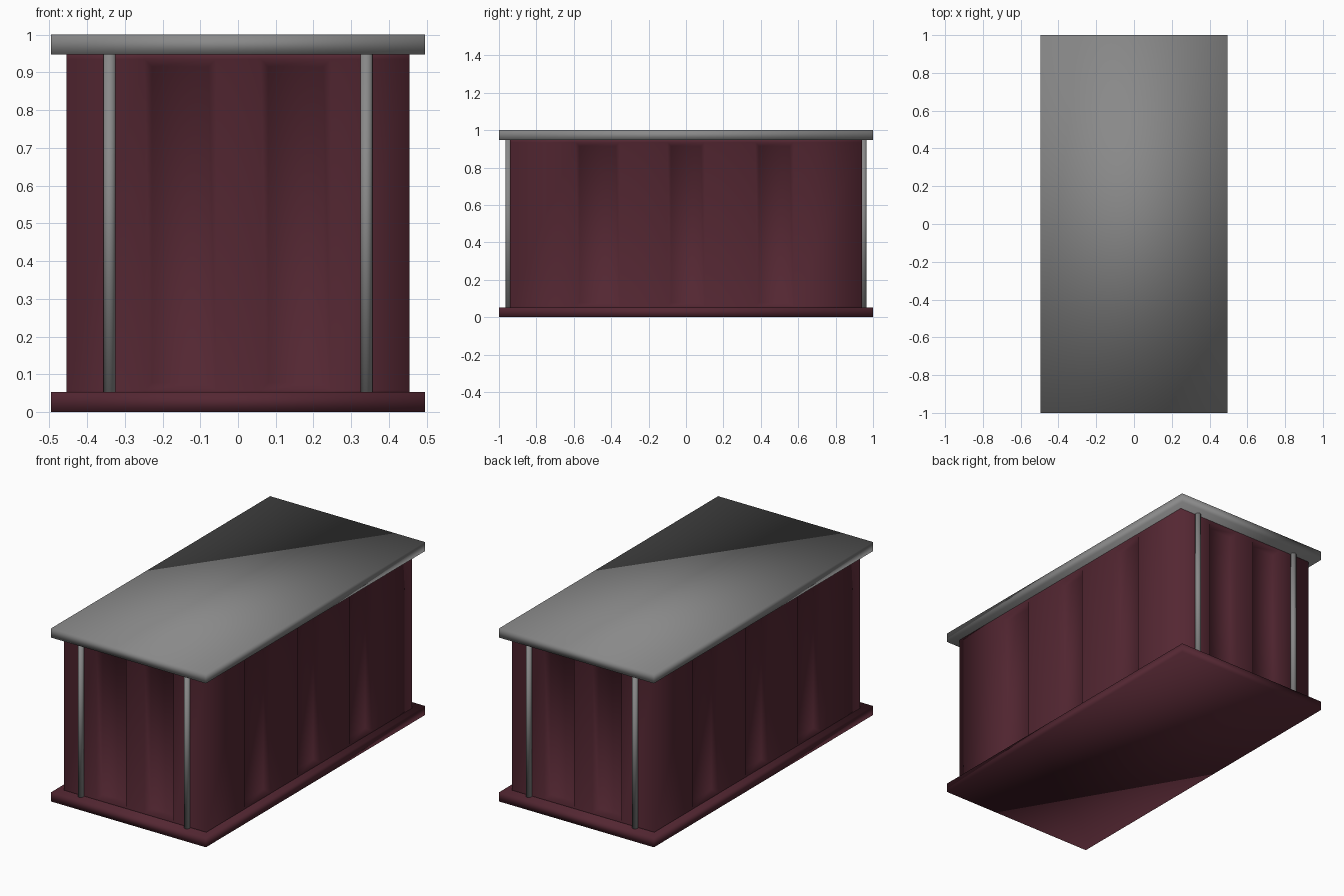
import bpy, bmesh, math
from mathutils import Vector

if "Cube" in bpy.data.objects:
    bpy.data.objects.remove(bpy.data.objects["Cube"])


def material(name, rgb):
    m = bpy.data.materials.new(name)
    m.diffuse_color = (*rgb, 1.0)
    m.use_nodes = True
    m.node_tree.nodes["Principled BSDF"].inputs["Base Color"].default_value = m.diffuse_color
    return m


MAROON = material("maroon paint", (0.088, 0.020, 0.032))
GREY = material("grey metal", (0.25, 0.25, 0.25))


def finish(name, bm, mat):
    bmesh.ops.recalc_face_normals(bm, faces=bm.faces[:])
    for f in bm.faces:
        f.smooth = True
    me = bpy.data.meshes.new(name)
    bm.to_mesh(me)
    bm.free()
    me.materials.append(mat)
    ob = bpy.data.objects.new(name, me)
    bpy.context.collection.objects.link(ob)
    return ob


def slab(name, z0, z1, mat):
    bm = bmesh.new()
    bmesh.ops.create_cube(bm, size=1.0)
    for v in bm.verts:
        v.co = Vector((v.co.x * 0.99, v.co.y * 2.0, z0 + (v.co.z + 0.5) * (z1 - z0)))
    finish(name, bm, mat)


# Floor and roof slabs
slab("floor_slab", 0.0, 0.053, MAROON)
slab("roof_slab", 0.947, 1.0, GREY)

# Body: four walls with recessed panels
HX, HY, DEPTH, BEVEL = 0.455, 0.94, 0.03, 0.02
ROWS = [0.045, 0.058, 0.935, 0.955]


def wall(bm, half, dist, angle, panels):
    """Wall facing -y at distance dist, turned about z by angle."""
    c, s = math.cos(angle), math.sin(angle)

    def quad(pts):
        vs = []
        for u, z, d in pts:
            y = -dist + d
            vs.append(bm.verts.new((u * c - y * s, u * s + y * c, z)))
        bm.faces.new(vs)

    cols = [-half] + [u for p in panels for u in p] + [half]
    for i, (a, b) in enumerate(zip(cols, cols[1:])):
        for j, (lo, hi) in enumerate(zip(ROWS, ROWS[1:])):
            outer = [(a, lo, 0), (b, lo, 0), (b, hi, 0), (a, hi, 0)]
            if i % 2 == 1 and j == 1:
                t = BEVEL
                inner = [(a + t, lo + t, DEPTH), (b - t, lo + t, DEPTH),
                         (b - t, hi - t, DEPTH), (a + t, hi - t, DEPTH)]
                for k in range(4):
                    n = (k + 1) % 4
                    quad([outer[k], outer[n], inner[n], inner[k]])
                quad(inner)
            else:
                quad(outer)


END_PANELS = [(-0.248, -0.058), (0.06, 0.246)]
SIDE_PANELS = [(-0.59, -0.355), (-0.10, 0.10), (0.37, 0.575)]
bm = bmesh.new()
for turn in (0, math.pi):
    wall(bm, HX, HY, turn, END_PANELS)
    wall(bm, HY, HX, turn + math.pi / 2, SIDE_PANELS)
bmesh.ops.remove_doubles(bm, verts=bm.verts[:], dist=0.0005)
bmesh.ops.holes_fill(bm, edges=[e for e in bm.edges if e.is_boundary], sides=0)
finish("panelled_body", bm, MAROON)

# Round locking rods on both ends
for end, sy in (("front", -1), ("back", 1)):
    for side, sx in (("left", -1), ("right", 1)):
        bm = bmesh.new()
        bmesh.ops.create_cone(bm, cap_ends=True, segments=16, radius1=0.016,
                              radius2=0.016, depth=0.91)
        bmesh.ops.translate(bm, verts=bm.verts[:], vec=(sx * 0.34, sy * 0.95, 0.5))
        rod = finish(f"{end}_{side}_rod", bm, GREY)
